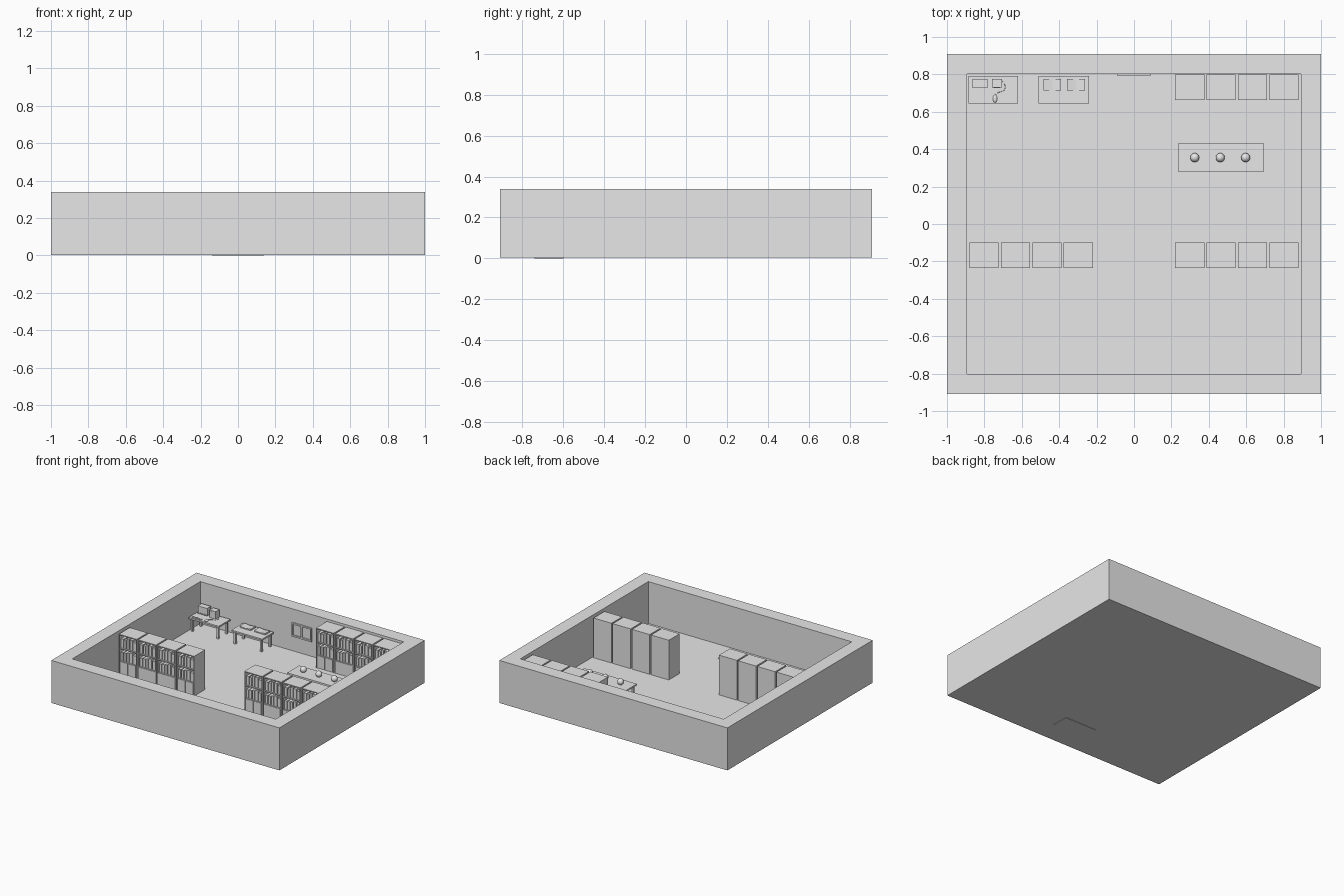
import bpy, bmesh, math, random
from mathutils import Matrix, Vector

random.seed(4)
cube = bpy.data.objects.get("Cube")
if cube:
    bpy.data.objects.remove(cube, do_unlink=True)

grey = bpy.data.materials.new("plain_grey")
grey.use_nodes = True
grey.diffuse_color = (0.8, 0.8, 0.8, 1)
grey.node_tree.nodes["Principled BSDF"].inputs["Base Color"].default_value = (0.8, 0.8, 0.8, 1)

FLOOR = 0.008
DESK_TOP = 0.118


def add_object(name, mesh, location=(0, 0, 0)):
    obj = bpy.data.objects.new(name, mesh)
    obj.location = location
    bpy.context.collection.objects.link(obj)
    return obj


def add_box(bm, x, y, z):
    """Box from three (low, high) ranges."""
    size = [b - a for a, b in (x, y, z)]
    mid = [(a + b) / 2 for a, b in (x, y, z)]
    matrix = Matrix.Translation(mid) @ Matrix.Diagonal((*size, 1))
    return bmesh.ops.create_cube(bm, size=1, matrix=matrix)["verts"]


def finish(bm, name):
    mesh = bpy.data.meshes.new(name)
    bm.to_mesh(mesh)
    bm.free()
    mesh.materials.append(grey)
    return mesh


def boxes(name, *ranges):
    bm = bmesh.new()
    for r in ranges:
        add_box(bm, *r)
    return add_object(name, finish(bm, name))


# Room: block whose top is inset and sunk to the floor
bm = bmesh.new()
add_box(bm, (-1, 1), (-0.91, 0.91), (0.003, 0.34))
bm.normal_update()
top = max(bm.faces, key=lambda f: f.calc_center_median().z)
bmesh.ops.inset_region(bm, faces=[top], thickness=0.108, use_even_offset=True)
sunk = bmesh.ops.extrude_face_region(bm, geom=[top])["geom"]
for v in (g for g in sunk if isinstance(g, bmesh.types.BMVert)):
    v.co.z = FLOOR
if top.is_valid:
    bmesh.ops.delete(bm, geom=[top], context='FACES')
bmesh.ops.recalc_face_normals(bm, faces=bm.faces[:])
add_object("room", finish(bm, "room"))

# Door mat
boxes("door_mat", ((-0.14, 0.14), (-0.74, -0.6), (0, 0.013)))


# Bookcase: open shelves over a closed cupboard
def bookcase_mesh():
    w, d, h, t = 0.156, 0.136, 0.323, 0.007
    bm = bmesh.new()
    for x in (0, w - t):
        add_box(bm, (x, x + t), (0, d), (0.004, h))
    add_box(bm, (t, w - t), (d - t, d), (0.004, h))
    add_box(bm, (t, w - t), (0, d - t), (h - t, h))
    add_box(bm, (t, w - t), (0.004, d - t), (0.004, 0.112))
    add_box(bm, (t, w - t), (0, d - t), (0.208, 0.215))
    # Cupboard doors
    for x in (t + 0.002, w / 2 + 0.001):
        add_box(bm, (x, x + w / 2 - t - 0.003), (0, 0.004), (0.014, 0.108))
    # Books
    for z in (0.112, 0.215):
        x = t + 0.004
        while x < w - t - 0.02:
            thick = random.uniform(0.017, 0.026)
            tall = random.uniform(0.065, 0.085)
            add_box(bm, (x, x + thick), (0.01, 0.09), (z, z + tall))
            x += thick + 0.006
    return finish(bm, "bookcase")


case = bookcase_mesh()
for row, x0, y0 in (("left_back", 0.22, 0.662), ("left_front", 0.22, -0.235),
                    ("right_front", -0.88, -0.235)):
    for i in range(4):
        add_object(f"bookcase_{row}_{i + 1}", case, (x0 + i * 0.168, y0, 0))


# Tables
def table(name, x, y):
    t, inset = 0.016, 0.012
    parts = [(x, y, (DESK_TOP - 0.012, DESK_TOP))]
    for lx in (x[0] + inset, x[1] - inset - t):
        for ly in (y[0] + inset, y[1] - inset - t):
            parts.append(((lx, lx + t), (ly, ly + t), (0.004, DESK_TOP - 0.012)))
    boxes(name, *parts)


table("computer_desk", (-0.885, -0.62), (0.645, 0.79))
table("reading_desk", (-0.51, -0.24), (0.645, 0.79))
table("display_table", (0.235, 0.695), (0.28, 0.43))


# Display balls
def ball(name, location, radius, scale=(1, 1, 1)):
    bpy.ops.mesh.primitive_uv_sphere_add(segments=24, ring_count=14, radius=radius, location=location)
    obj = bpy.context.object
    obj.name = name
    obj.scale = scale
    obj.data.materials.append(grey)
    bpy.ops.object.shade_smooth()


for i in range(3):
    ball(f"display_ball_{i + 1}", (0.325 + i * 0.136, 0.355, DESK_TOP + 0.022), 0.024)

# Computer: monitor, tower, keyboard, mouse and cable
z = DESK_TOP
boxes("monitor",
      ((-0.863, -0.782), (0.732, 0.776), (z + 0.006, z + 0.066)),
      ((-0.84, -0.805), (0.74, 0.77), (z, z + 0.006)),
      ((-0.863, -0.782), (0.728, 0.732), (z + 0.006, z + 0.012)),
      ((-0.863, -0.782), (0.728, 0.732), (z + 0.06, z + 0.066)))
boxes("computer_tower", ((-0.76, -0.707), (0.73, 0.776), (z, z + 0.06)),
      ((-0.75, -0.717), (0.728, 0.73), (z + 0.042, z + 0.05)))
boxes("keyboard", ((-0.865, -0.78), (0.652, 0.672), (z, z + 0.004)),
      *[((-0.862 + i * 0.01, -0.855 + i * 0.01), (y, y + 0.006), (z + 0.004, z + 0.006))
        for i in range(8) for y in (0.654, 0.663)])
ball("mouse", (-0.743, 0.67, z + 0.003), 0.012, (1, 1.7, 0.6))

curve = bpy.data.curves.new("mouse_cable", 'CURVE')
curve.dimensions = '3D'
curve.bevel_depth = 0.0015
curve.bevel_resolution = 1
curve.resolution_u = 6
path = [(-0.743, 0.69), (-0.72, 0.705), (-0.695, 0.715), (-0.69, 0.74), (-0.707, 0.765)]
spline = curve.splines.new('BEZIER')
spline.bezier_points.add(len(path) - 1)
for p, (x, y) in zip(spline.bezier_points, path):
    p.co = (x, y, z + 0.003)
    p.handle_left_type = p.handle_right_type = 'AUTO'
curve.materials.append(grey)
add_object("mouse_cable", curve)

# Open books: two thin halves that rise away from the spine
for i, x in enumerate((-0.437, -0.31)):
    bm = bmesh.new()
    for side in (-1, 1):
        verts = add_box(bm, sorted((0, side * 0.048)), (0.715, 0.776), (0, 0.006))
        for v in verts:
            if v.co.z > 0.003 and abs(v.co.x) > 0.01:
                v.co.z += 0.006
    add_object(f"open_book_{i + 1}", finish(bm, "open_book"), (x, 0, z))

# Window on the back wall: frame bars with a mullion
depth = (0.792, 0.806)
boxes("wall_window",
      *[((x - 0.006, x + 0.006), depth, (0.13, 0.23)) for x in (-0.081, 0, 0.081)],
      *[((-0.087, 0.087), depth, (h, h + 0.012)) for h in (0.125, 0.222)])
